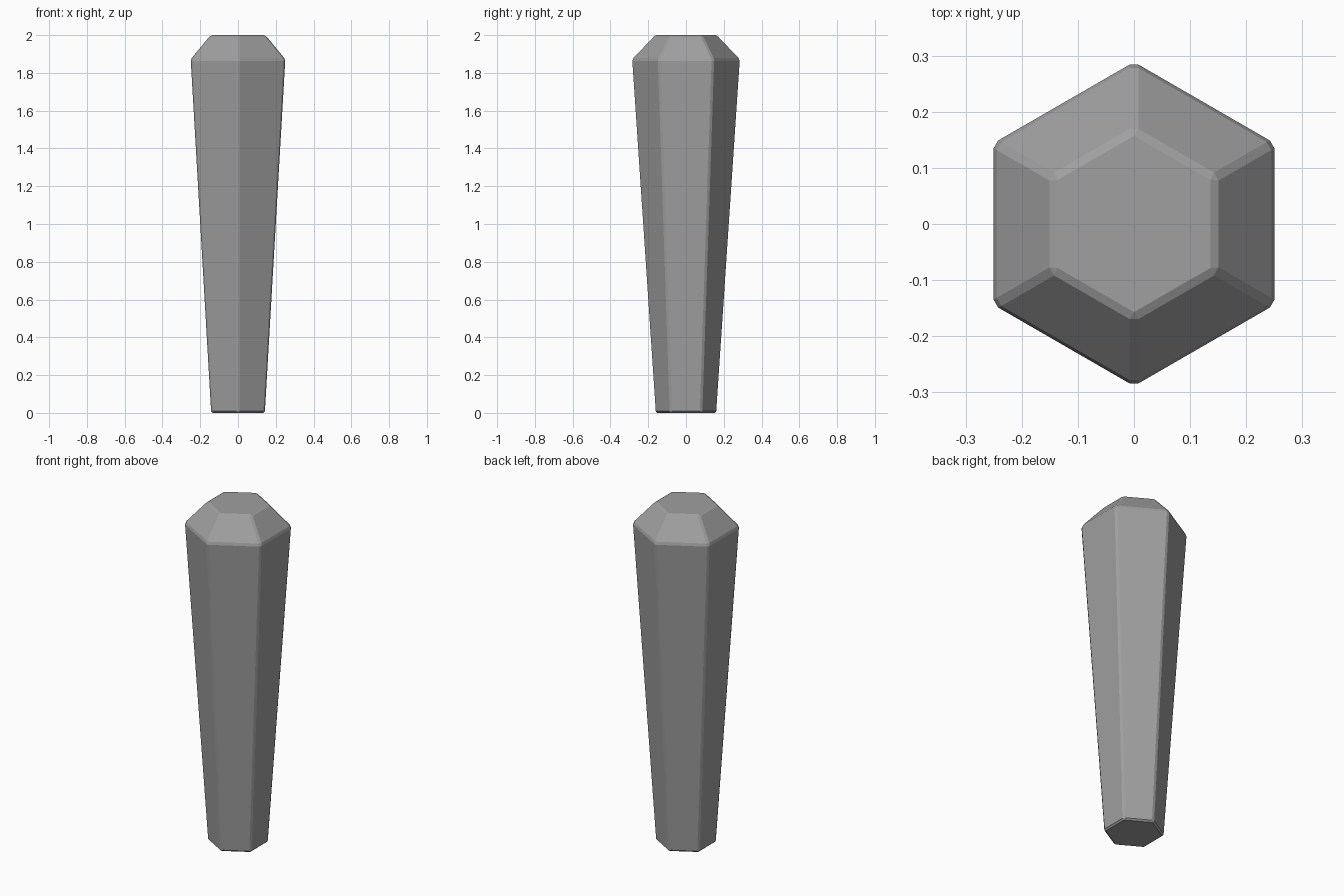
import bpy
import bmesh
from math import cos, sin, pi, radians

cube = bpy.data.objects.get("Cube")
if cube:
    bpy.data.objects.remove(cube, do_unlink=True)

# Plain grey material
grey = bpy.data.materials.new("grey")
grey.use_nodes = True
colour = (0.35, 0.35, 0.35, 1)
grey.diffuse_color = colour
grey.node_tree.nodes["Principled BSDF"].inputs["Base Color"].default_value = colour

# Six-sided tapered post: (half width across flats, height) of each ring
SIDES = 6
profile = [(0.142, 0), (0.2505, 1.872), (0.145, 2)]

bm = bmesh.new()
rings = []
for half_width, z in profile:
    radius = half_width / cos(pi / SIDES)
    angles = [pi / 2 + 2 * pi * i / SIDES for i in range(SIDES)]
    rings.append([bm.verts.new((radius * cos(a), radius * sin(a), z)) for a in angles])

for low, high in zip(rings, rings[1:]):
    for i in range(SIDES):
        j = (i + 1) % SIDES
        bm.faces.new((low[i], low[j], high[j], high[i]))
bm.faces.new(rings[0][::-1])
bm.faces.new(rings[-1])
bmesh.ops.recalc_face_normals(bm, faces=bm.faces)

mesh = bpy.data.meshes.new("tapered_post")
bm.to_mesh(mesh)
bm.free()
mesh.materials.append(grey)
post = bpy.data.objects.new("tapered_post", mesh)
bpy.context.collection.objects.link(post)

# Narrow chamfer along every edge
bevel = post.modifiers.new("chamfer", 'BEVEL')
bevel.width = 0.009
bevel.segments = 1
bevel.limit_method = 'ANGLE'
bevel.angle_limit = radians(20)
